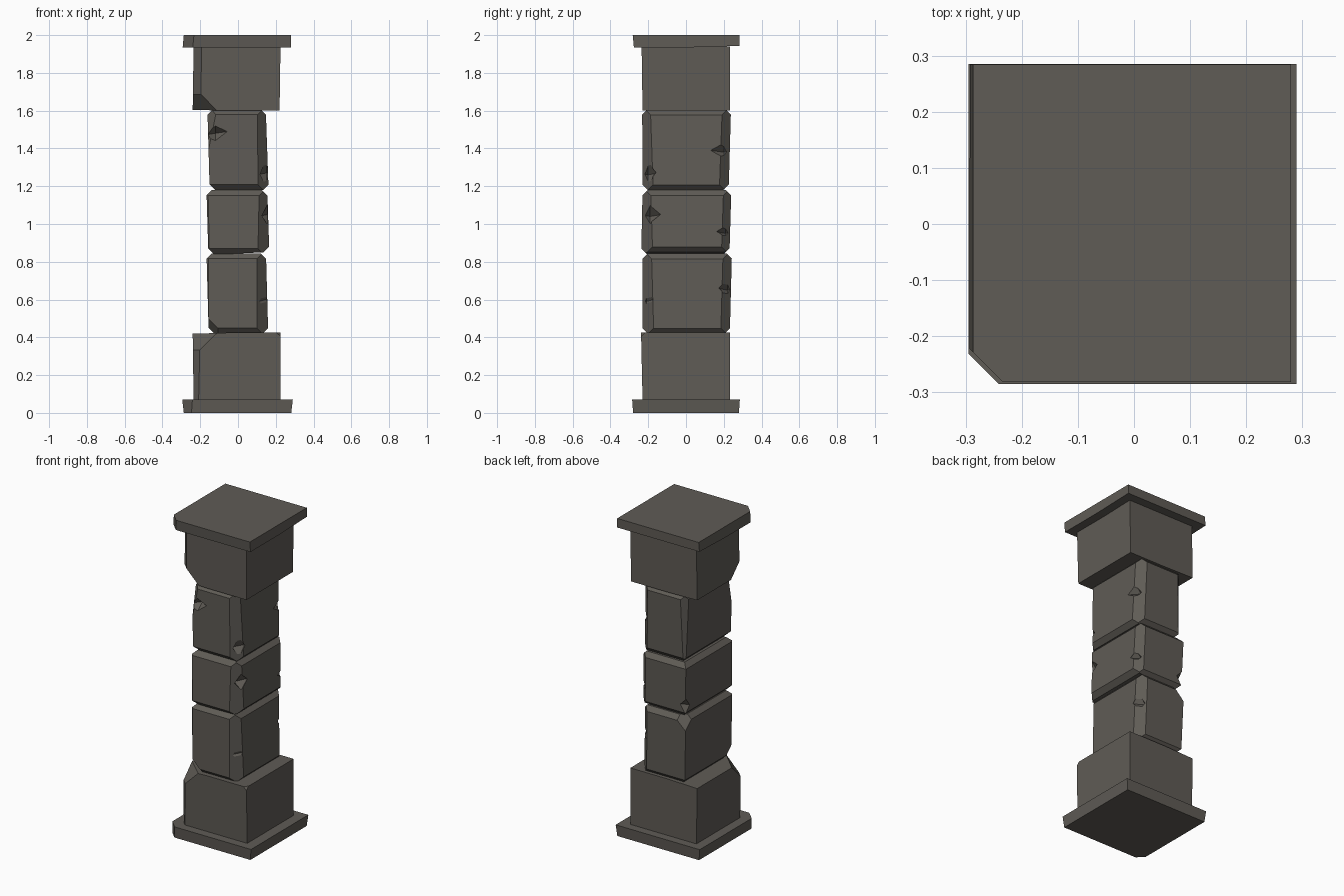
import bpy
import bmesh
from mathutils import Vector

if "Cube" in bpy.data.objects:
    bpy.data.objects.remove(bpy.data.objects["Cube"], do_unlink=True)

stone = bpy.data.materials.new("dark_stone")
stone.use_nodes = True
stone.diffuse_color = (0.115, 0.106, 0.092, 1)
stone.node_tree.nodes["Principled BSDF"].inputs["Base Color"].default_value = stone.diffuse_color

LEFT, RIGHT = Vector((-1, 0, 0)), Vector((1, 0, 0))
FRONT, BACK = Vector((0, -1, 0)), Vector((0, 1, 0))
UP, DOWN = Vector((0, 0, 1)), Vector((0, 0, -1))


def tapered_box(low, high, bottom, top):
    """Hull between two rectangles given as (x min, x max, y min, y max)."""
    bm = bmesh.new()
    for z, (xa, xb, ya, yb) in ((low, bottom), (high, top)):
        for x in (xa, xb):
            for y in (ya, yb):
                bm.verts.new((x, y, z))
    bmesh.ops.convex_hull(bm, input=bm.verts[:])
    bmesh.ops.dissolve_limit(bm, angle_limit=0.01, verts=bm.verts[:], edges=bm.edges[:])
    return bm


def shave(bm, direction, depth):
    """Slice off whatever sticks out furthest along a direction."""
    normal = direction.normalized()
    reach = max(v.co.dot(normal) for v in bm.verts)
    bmesh.ops.bisect_plane(bm, geom=bm.verts[:] + bm.edges[:] + bm.faces[:], dist=1e-5,
                           plane_co=normal * (reach - depth), plane_no=normal, clear_outer=True)
    bmesh.ops.holes_fill(bm, edges=[e for e in bm.edges if e.is_boundary], sides=0)


def finish(bm, name):
    bmesh.ops.recalc_face_normals(bm, faces=bm.faces[:])
    mesh = bpy.data.meshes.new(name)
    bm.to_mesh(mesh)
    bm.free()
    mesh.materials.append(stone)
    obj = bpy.data.objects.new(name, mesh)
    bpy.context.collection.objects.link(obj)
    return obj


def notch(obj, centre, size):
    """Carve a wedge-shaped chip out of a stone with an eight-sided cutter."""
    bm = bmesh.new()
    for axis, length in zip((RIGHT, BACK, UP), size):
        for sign in (-1, 1):
            skew = UP * 0.01 * sign if axis == RIGHT else UP * 0
            bm.verts.new(Vector(centre) + axis * sign * length + skew)
    bmesh.ops.convex_hull(bm, input=bm.verts[:])
    cutter = finish(bm, "chip_cutter")
    cutter.hide_render = True
    mod = obj.modifiers.new("chip", "BOOLEAN")
    mod.operation, mod.solver, mod.object = "DIFFERENCE", "EXACT", cutter
    bpy.context.view_layer.update()
    carved = bpy.data.meshes.new_from_object(obj.evaluated_get(bpy.context.evaluated_depsgraph_get()))
    obj.modifiers.clear()
    obj.data = carved
    bpy.data.objects.remove(cutter, do_unlink=True)


def block(name, low, high, bottom, top, cuts):
    bm = tapered_box(low, high, bottom, top)
    for direction, depth in cuts:
        shave(bm, direction, depth)
    return finish(bm, name)


def shaft_stone(name, low, high, bottom, top, cuts, chips):
    # Worn rims at top and bottom, then individual corner cuts and chips
    rims = [(side + end, 0.02) for end in (UP, DOWN) for side in (LEFT, RIGHT, FRONT, BACK)]
    obj = block(name, low, high, bottom, top, cuts + rims)
    for centre, size in chips:
        notch(obj, centre, size)


# Base and cap slabs, each missing one corner
corner = LEFT + FRONT
block("base_slab", 0, 0.07, (-.287, .282, -.28, .28), (-.295, .29, -.285, .285),
      [(corner, .038)])
block("cap_slab", 1.935, 2, (-.293, .28, -.276, .284), (-.287, .28, -.282, .284),
      [(corner, .038), (DOWN + BACK * .03, .008)])

# Square blocks at either end
block("lower_block", 0.07, 0.425, (-.235, .225, -.23, .232), (-.24, .225, -.238, .232),
      [(corner, .028), (UP + LEFT * .03, .006), (corner + UP, .05),
       (RIGHT + FRONT + UP, .012)])
block("upper_block", 1.6, 1.94, (-.24, .22, -.23, .232), (-.235, .225, -.235, .232),
      [(corner, .03), (corner + DOWN, .05), (DOWN + LEFT * .02, .004)])

# Three weathered shaft stones
front_edge, back_edge = RIGHT + FRONT, RIGHT + BACK
shaft_stone("bottom_shaft_stone", .42, .845, (-.155, .16, -.23, .232), (-.167, .148, -.23, .243),
            [(front_edge, .042), (back_edge, .034), (corner, .008),
             (corner + DOWN, .045), (LEFT + BACK + UP, .05)],
            [((.15, .22, .66), (.05, .05, .05)), ((.15, -.21, .6), (.04, .04, .05))])
shaft_stone("middle_shaft_stone", .842, 1.18, (-.157, .166, -.237, .23), (-.167, .155, -.23, .24),
            [(front_edge, .043), (back_edge, .03), (corner, .006), (DOWN + RIGHT * .05, .01)],
            [((.155, -.19, 1.05), (.05, .06, .05)), ((.16, .21, .96), (.04, .05, .03)),
             ((-.16, .23, .91), (.04, .04, .05))])
shaft_stone("top_shaft_stone", 1.18, 1.607, (-.15, .162, -.23, .226), (-.162, .147, -.232, .238),
            [(front_edge, .04), (back_edge, .035), (LEFT + BACK, .025),
             (corner + UP * .2, .035)],
            [((-.12, -.23, 1.48), (.065, .05, .04)), ((.155, .2, 1.39), (.04, .07, .04)),
             ((.15, -.2, 1.27), (.05, .05, .06))])
